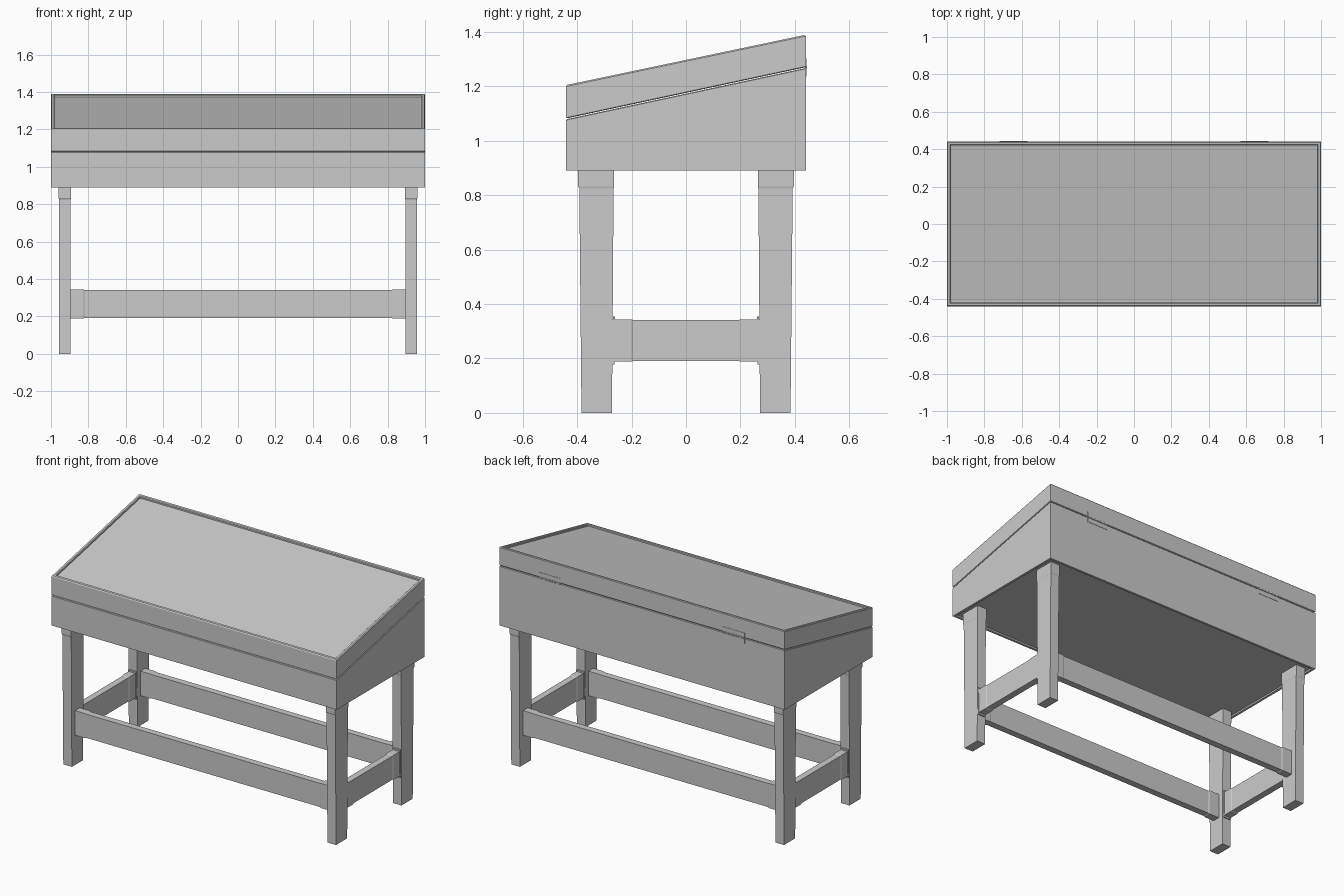
import bpy, bmesh

if "Cube" in bpy.data.objects:
    bpy.data.objects.remove(bpy.data.objects["Cube"])

TOP, SEAM = (1.297, 0.21), (1.175, 0.214)   # sloped planes: z = a + b*y


def loft(name, rings, mirror=(False, False), bevel=0):
    """Skin a stack of four-point rings and cap both ends."""
    bm = bmesh.new()
    loops = [[bm.verts.new(p) for p in r] for r in rings]
    for a, b in zip(loops, loops[1:]):
        for i in range(4):
            j = (i + 1) % 4
            bm.faces.new((a[i], a[j], b[j], b[i]))
    bm.faces.new(loops[0][::-1])
    bm.faces.new(loops[-1])
    bmesh.ops.recalc_face_normals(bm, faces=bm.faces)
    me = bpy.data.meshes.new(name)
    bm.to_mesh(me)
    bm.free()
    ob = bpy.data.objects.new(name, me)
    bpy.context.collection.objects.link(ob)
    if bevel:
        m = ob.modifiers.new("bevel", 'BEVEL')
        m.width, m.segments = bevel, 1
    if any(mirror):
        m = ob.modifiers.new("mirror", 'MIRROR')
        m.use_axis = (mirror[0], mirror[1], False)
    return ob


def flat(hx, hy, plane, dz=0.0, cx=0.0, cy=0.0):
    """Rectangle around (cx, cy) lying on a level or front-to-back sloped plane."""
    a, b = plane
    return [(cx + sx * hx, cy + sy * hy, a + b * (cy + sy * hy) + dz)
            for sx, sy in ((-1, -1), (1, -1), (1, 1), (-1, 1))]


# Hollow case, open at the sloped top
loft("desk_case", [
    flat(0.985, 0.425, (0.9, 0)),
    flat(0.985, 0.425, (0.89, 0)),
    flat(1, 0.44, (0.89, 0)),
    flat(1, 0.44, SEAM, -0.005),
    flat(0.997, 0.437, SEAM, -0.002),
    flat(0.97, 0.41, SEAM, -0.002),
    flat(0.97, 0.41, (0.92, 0)),
])

# Sloped lid with raised rim and hollow underside
loft("sloped_lid", [
    flat(0.97, 0.41, TOP, -0.04),
    flat(0.97, 0.41, SEAM, 0.001),
    flat(0.997, 0.437, SEAM, 0.001),
    flat(1, 0.44, SEAM, 0.004),
    flat(1, 0.44, TOP, -0.005),
    flat(0.996, 0.436, TOP),
    flat(0.984, 0.424, TOP),
    flat(0.98, 0.42, TOP, -0.004),
    flat(0.98, 0.42, TOP, -0.013),
    flat(0.972, 0.412, TOP, -0.014),
])

# Tapered legs with a slightly wider block at the top
loft("legs", [
    flat(0.030, 0.056, (0, 0), cx=0.926, cy=-0.328),
    flat(0.031, 0.063, (0.825, 0), cx=0.926, cy=-0.329),
    flat(0.0325, 0.066, (0.832, 0), cx=0.926, cy=-0.33),
    flat(0.0325, 0.066, (0.905, 0), cx=0.926, cy=-0.33),
], mirror=(True, True))


# Stretchers: flared at both ends where they meet the legs
def stretcher(name, axis, offset, stations):
    rings = []
    for t, half_thick, half_high in stations:
        ring = []
        for s, h in ((-1, -1), (1, -1), (1, 1), (-1, 1)):
            across, z = offset + s * half_thick, 0.266 + h * half_high
            ring.append((t, across, z) if axis == 'x' else (across, t, z))
        rings.append(ring)
    loft(name, rings, mirror=(axis == 'y', axis == 'x'))


def ends(inner, outer):
    half = [(outer, 0.024, 0.078), (inner + 0.005, 0.024, 0.078), (inner, 0.021, 0.075)]
    return [(-t, a, b) for t, a, b in half] + half[::-1]


stretcher("long_stretchers", 'x', -0.328, ends(0.822, 0.905))
stretcher("side_stretchers", 'y', 0.926, ends(0.195, 0.28))

# Thin collars on the legs around the side stretcher ends
loft("stretcher_collars", [
    flat(0.027, 0.004, (0.178, 0), cx=0.926, cy=-0.267),
    flat(0.027, 0.004, (0.354, 0), cx=0.926, cy=-0.265),
], mirror=(True, True))

# Hinge plates and knuckles on the back, across the seam
loft("hinge_plates", [
    flat(0.075, 0.0015, (1.236, 0), cx=0.645, cy=0.4405),
    flat(0.075, 0.0015, (1.302, 0), cx=0.645, cy=0.4405),
], mirror=(True, False))
loft("hinge_knuckles", [
    flat(0.075, 0.004, (1.264, 0), cx=0.645, cy=0.441),
    flat(0.075, 0.004, (1.274, 0), cx=0.645, cy=0.441),
], mirror=(True, False), bevel=0.002)
